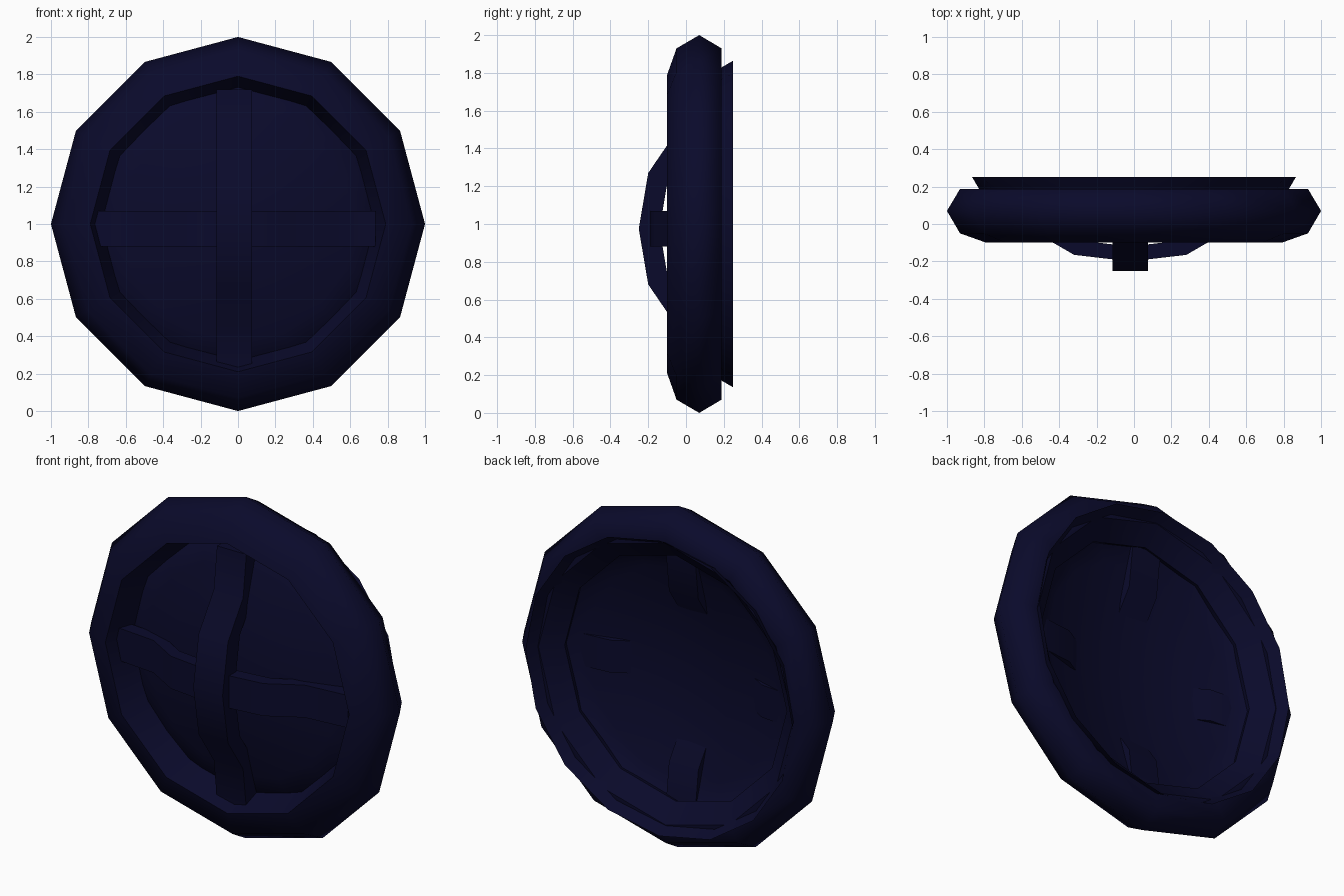
import bpy, bmesh, math

if "Cube" in bpy.data.objects:
    bpy.data.objects.remove(bpy.data.objects["Cube"])

navy = bpy.data.materials.new("navy")
navy.diffuse_color = (0.003, 0.003, 0.024, 1)
navy.use_nodes = True
navy.node_tree.nodes["Principled BSDF"].inputs["Base Color"].default_value = navy.diffuse_color


def finish(name, bm, angle):
    bmesh.ops.recalc_face_normals(bm, faces=bm.faces)
    me = bpy.data.meshes.new(name)
    bm.to_mesh(me)
    bm.free()
    me.materials.append(navy)
    ob = bpy.data.objects.new(name, me)
    bpy.context.collection.objects.link(ob)
    bpy.ops.object.select_all(action='DESELECT')
    ob.select_set(True)
    bpy.context.view_layer.objects.active = ob
    bpy.ops.object.shade_smooth_by_angle(angle=math.radians(angle))
    return ob


def lathe(name, profile, sides, angle):
    """Turn (radius, y) points around the y axis through z = 1."""
    bm = bmesh.new()
    rings = []
    for r, y in profile:
        if r == 0:
            rings.append([bm.verts.new((0, y, 1))] * sides)
            continue
        rings.append([bm.verts.new((r * math.cos(2 * math.pi * i / sides), y,
                                    1 + r * math.sin(2 * math.pi * i / sides)))
                      for i in range(sides)])
    for a, b in zip(rings, rings[1:]):
        for i in range(sides):
            j = (i + 1) % sides
            quad = [a[i], a[j], b[j], b[i]]
            bm.faces.new(list(dict.fromkeys(quad)))
    return finish(name, bm, angle)


def strap(name, half, thickness, width, vertical):
    """Sweep a mirrored (distance, y) path into a flat bent band."""
    path = [(-d, y) for d, y in reversed(half[1:])] + half
    bm = bmesh.new()
    loops = []
    for d, y in path:
        loop = []
        for w, dy in ((-1, 0), (1, 0), (1, thickness), (-1, thickness)):
            side = w * width / 2
            x, z = (side, d) if vertical else (d, side)
            loop.append(bm.verts.new((x - 0.02, y + dy, z + 0.975)))
        loops.append(loop)
    for a, b in zip(loops, loops[1:]):
        for i in range(4):
            j = (i + 1) % 4
            bm.faces.new((a[i], a[j], b[j], b[i]))
    bm.faces.new(loops[0])
    bm.faces.new(loops[-1])
    return finish(name, bm, 40)


# Twelve-sided outer rim, flat at the back where it meets the dish
lathe("outer_rim", [(0.825, 0.188), (0.72, 0.095), (0.79, -0.10), (0.93, -0.05),
                    (1.0, 0.07), (0.93, 0.188), (0.825, 0.188)], 12, 65)

# Sixteen-sided hollow dish, open to the back with a flared lip
lathe("dish", [(0.865, 0.25), (0.83, 0.19), (0.745, 0.07), (0.62, 0.03),
               (0.45, -0.02), (0.23, -0.055), (0, -0.07)], 16, 65)

# Crossed handle straps on the front, ends buried in the rim
strap("vertical_strap", [(0, -0.25), (0.295, -0.20), (0.50, -0.06), (0.745, -0.03)],
      0.11, 0.19, True)
strap("horizontal_strap", [(0, -0.20), (0.30, -0.165), (0.49, -0.055), (0.755, -0.03)],
      0.08, 0.19, False)
